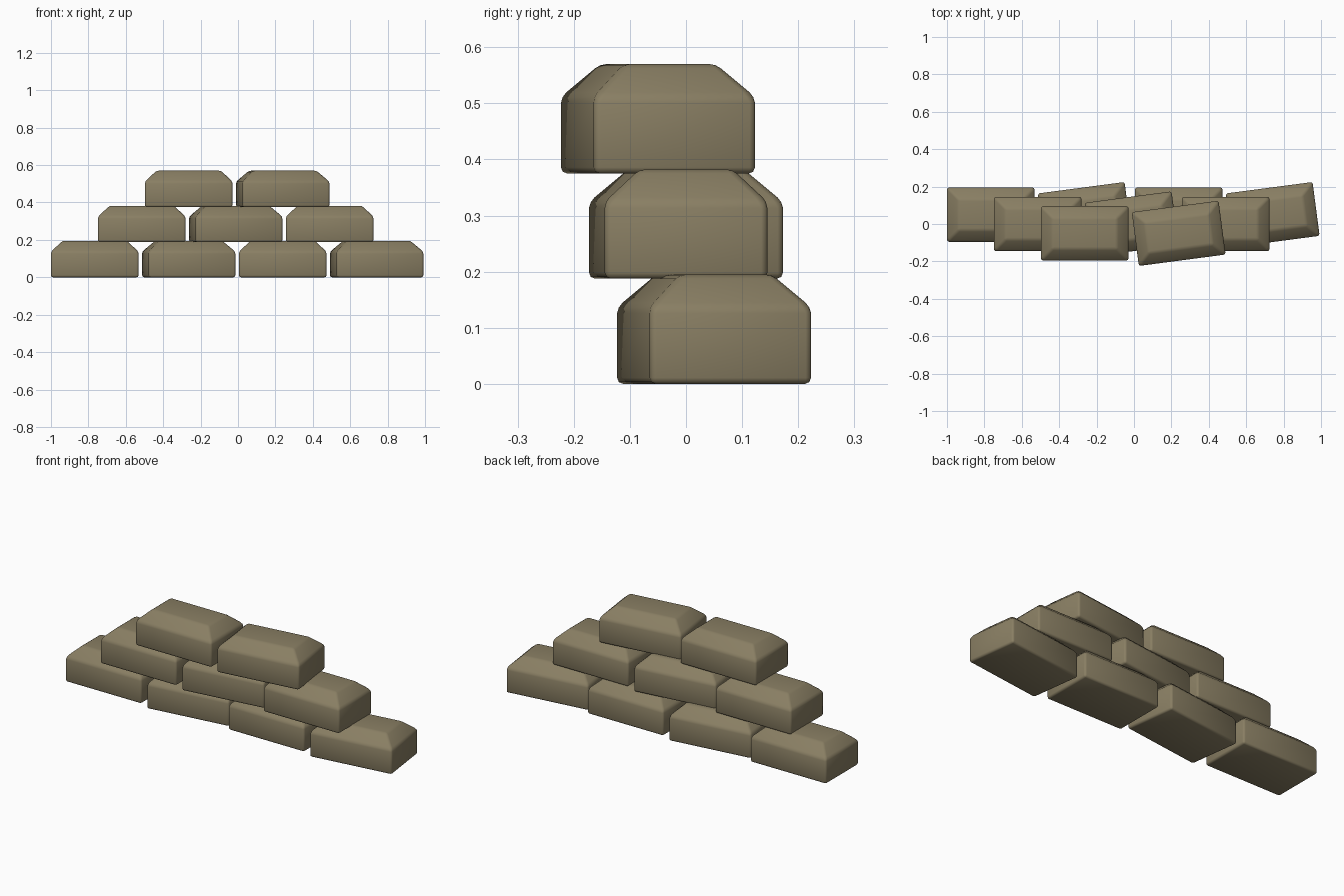
import bpy, bmesh
from math import radians

if "Cube" in bpy.data.objects:
    bpy.data.objects.remove(bpy.data.objects["Cube"])

L, W, H = 0.468, 0.29, 0.195      # bag size
SHOULDER, INSET = 0.137, 0.062    # height and width of the sloped top
STEP, ROW_H = 0.5025, 0.1875

mat = bpy.data.materials.new("sand_cloth")
mat.diffuse_color = (0.25, 0.21, 0.125, 1)
mat.use_nodes = True
mat.node_tree.nodes["Principled BSDF"].inputs["Base Color"].default_value = mat.diffuse_color


def make_block_mesh():
    """Block with sloped shoulders and softened edges."""
    bm = bmesh.new()
    rings = []
    for z, inset in ((0, 0), (SHOULDER, 0), (H, INSET)):
        x, y = L / 2 - inset, W / 2 - inset
        rings.append([bm.verts.new(p) for p in
                      ((-x, -y, z), (x, -y, z), (x, y, z), (-x, y, z))])
    bm.faces.new(rings[0][::-1])
    bm.faces.new(rings[2])
    for a, b in zip(rings, rings[1:]):
        for i in range(4):
            j = (i + 1) % 4
            bm.faces.new((a[i], a[j], b[j], b[i]))
    bmesh.ops.bevel(bm, geom=bm.edges[:], offset=0.011, segments=2,
                    profile=0.5, affect='EDGES', clamp_overlap=True)
    bmesh.ops.recalc_face_normals(bm, faces=bm.faces[:])
    for f in bm.faces:
        f.smooth = True
    me = bpy.data.meshes.new("block")
    bm.to_mesh(me)
    bm.free()
    me.materials.append(mat)
    return me


mesh = make_block_mesh()

# Rows of 4, 3 and 2 blocks, each stepped forward; every second one is twisted
for row, count in enumerate((4, 3, 2)):
    for i in range(count):
        ob = bpy.data.objects.new(f"row{row + 1}_block{i + 1}", mesh)
        bpy.context.collection.objects.link(ob)
        ob.location = (-0.766 + row * STEP / 2 + i * STEP,
                       0.05 - 0.05 * row, row * ROW_H)
        ob.rotation_euler.z = radians(7.5) if i % 2 else 0
